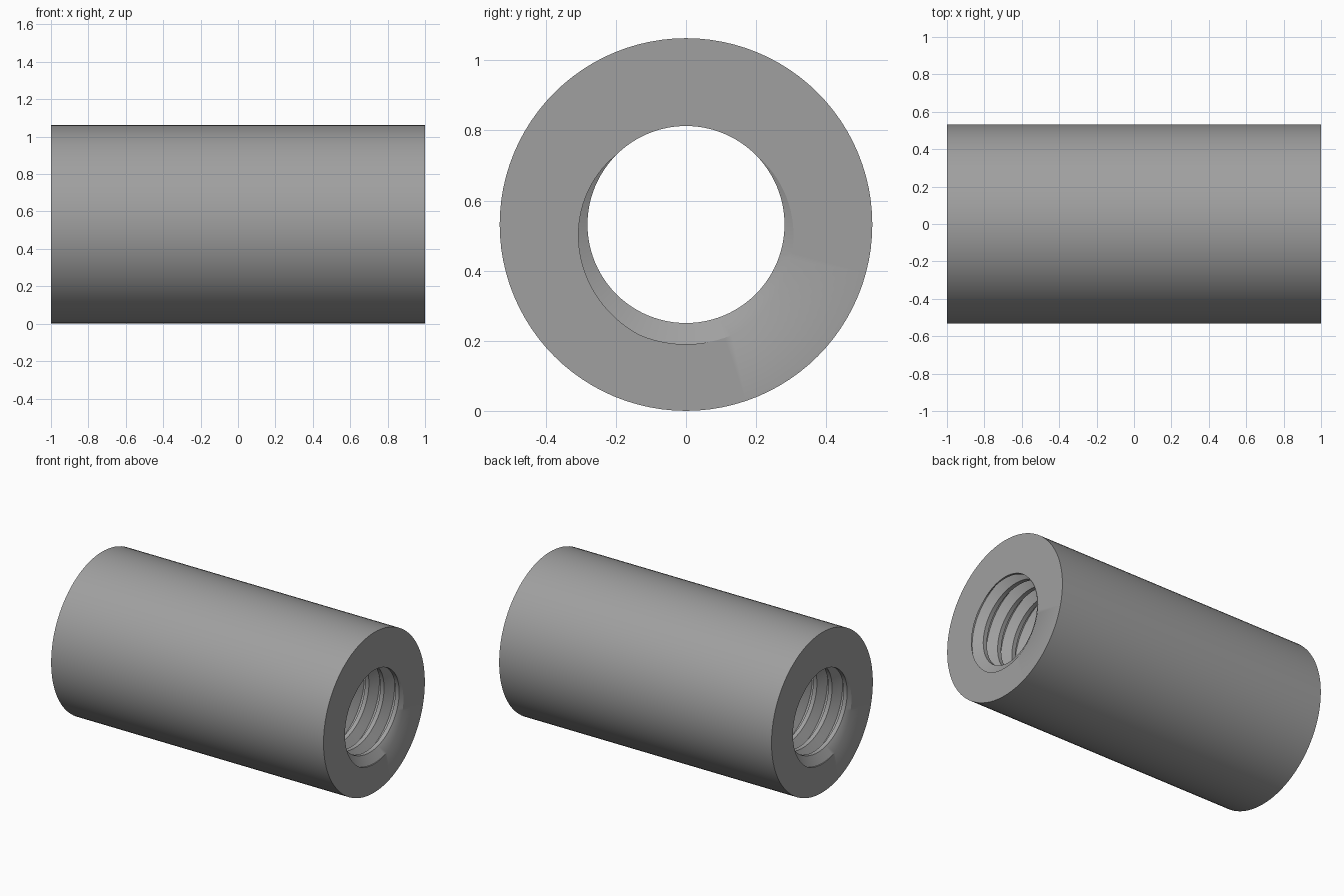
import bpy, bmesh, math

if "Cube" in bpy.data.objects:
    bpy.data.objects.remove(bpy.data.objects["Cube"])

R_OUT, R_MINOR, R_MAJOR = 0.5315, 0.281, 0.3415
HALF, TURNS, N = 1.0, 18, 96
PITCH = 2 * HALF / TURNS

bm = bmesh.new()


def point(x, r, a):
    return bm.verts.new((x, r * math.cos(a), R_OUT + r * math.sin(a)))


# threaded bore: right-hand 60 degree profile swept along a helix, overrunning both ends
profile = [(-PITCH / 16, R_MAJOR), (PITCH / 16, R_MAJOR),
           (PITCH * 3 / 8, R_MINOR), (PITCH * 5 / 8, R_MINOR)]
rows = []
for i in range(-2 * N, (TURNS + 2) * N + 1):
    a = -math.pi / 2 + 2 * math.pi * i / N
    rows.append([point(-HALF + PITCH * i / N + dx, r, a) for dx, r in profile])
for i in range(len(rows) - 1):
    p, q = rows[i], rows[i + 1]
    for j in range(3):
        bm.faces.new((p[j], p[j + 1], q[j + 1], q[j]))
    if i + N + 1 < len(rows):      # crest end joins the root of the next turn
        s, t = rows[i + N], rows[i + N + 1]
        bm.faces.new((p[3], s[0], t[0], q[3]))

# trim the thread flush with both ends
for side in (-1, 1):
    bmesh.ops.bisect_plane(bm, geom=bm.verts[:] + bm.edges[:] + bm.faces[:], dist=1e-6,
                           plane_co=(side * HALF, 0, 0), plane_no=(side, 0, 0),
                           clear_outer=True)
bore_rims = [[e for e in bm.edges if e.is_boundary
              and all(abs(v.co.x - s * HALF) < 1e-4 for v in e.verts)] for s in (-1, 1)]

# outer cylinder wall
rings = [[point(s * HALF, R_OUT, 2 * math.pi * k / N) for k in range(N)] for s in (-1, 1)]
for k in range(N):
    m = (k + 1) % N
    bm.faces.new((rings[0][k], rings[0][m], rings[1][m], rings[1][k]))

# flat annular end faces
for ring, rim, s in zip(rings, bore_rims, (-1, 1)):
    outer = [bm.edges.get((ring[k], ring[(k + 1) % N])) for k in range(N)]
    bmesh.ops.triangle_fill(bm, use_beauty=True, edges=rim + outer, normal=(s, 0, 0))
bmesh.ops.recalc_face_normals(bm, faces=bm.faces[:])

mesh = bpy.data.meshes.new("threaded_sleeve")
bm.to_mesh(mesh)
bm.free()
sleeve = bpy.data.objects.new("threaded_sleeve", mesh)
bpy.context.collection.objects.link(sleeve)

steel = bpy.data.materials.new("steel_grey")
steel.diffuse_color = (0.35, 0.35, 0.35, 1)
steel.use_nodes = True
steel.node_tree.nodes["Principled BSDF"].inputs["Base Color"].default_value = steel.diffuse_color
mesh.materials.append(steel)

bpy.context.view_layer.objects.active = sleeve
sleeve.select_set(True)
bpy.ops.object.shade_smooth_by_angle(angle=math.radians(30))
